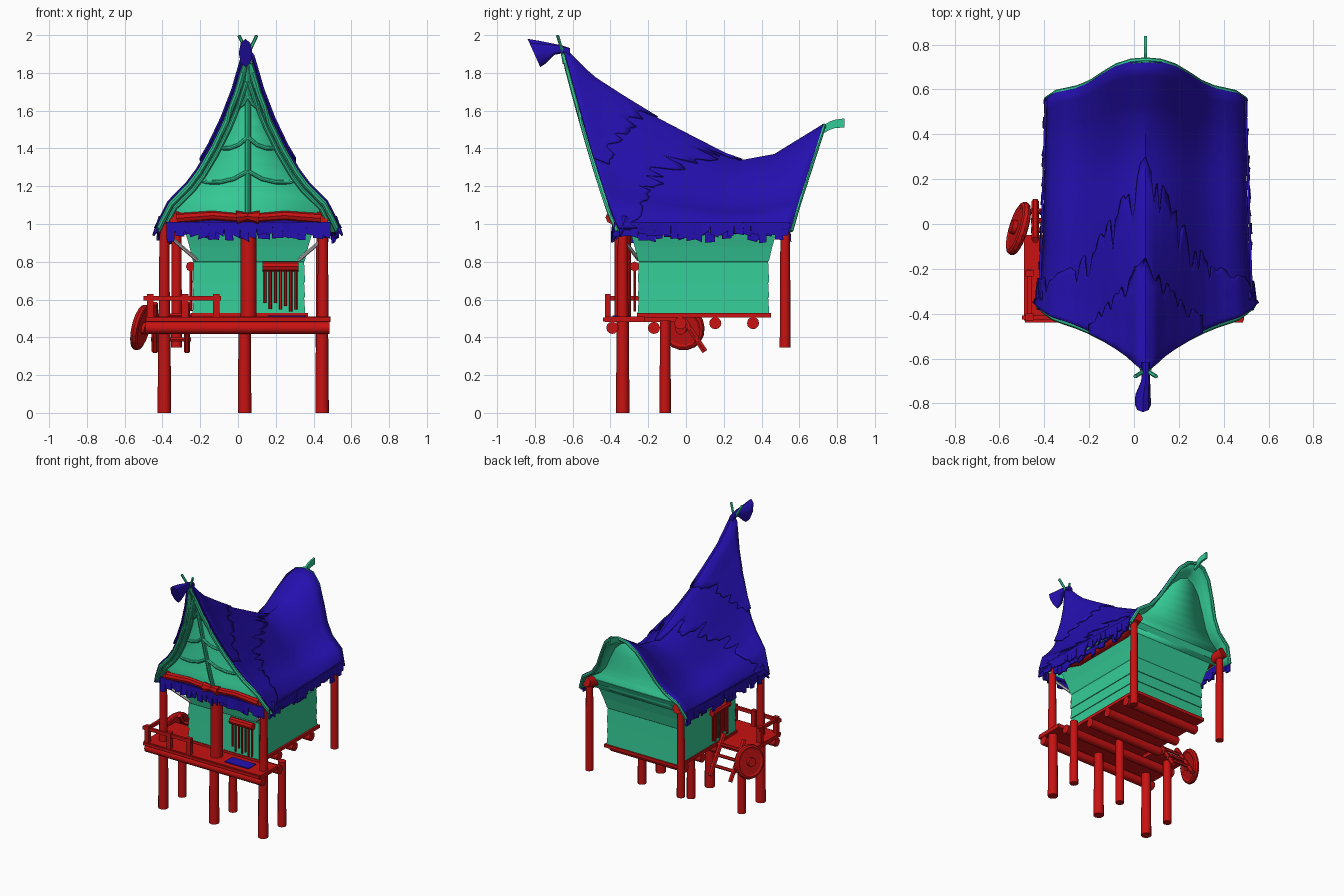
import bpy, bmesh, math, random
from mathutils import Vector as V

if "Cube" in bpy.data.objects:
    bpy.data.objects.remove(bpy.data.objects["Cube"])

random.seed(4)
CX = 0.052  # house axis in x


def material(name, rgb):
    m = bpy.data.materials.new(name)
    m.diffuse_color = (*rgb, 1)
    m.use_nodes = True
    m.node_tree.nodes["Principled BSDF"].inputs["Base Color"].default_value = m.diffuse_color
    return m


RED = material("red_timber", (0.58, 0.006, 0.006))
BLUE = material("blue_thatch", (0.018, 0.005, 0.43))
GREEN = material("green_boards", (0.035, 0.6, 0.31))


def mesh(name, verts, faces, mat=None, thick=0, smooth=40):
    bm = bmesh.new()
    vs = [bm.verts.new(v) for v in verts]
    for f in faces:
        bm.faces.new([vs[i] for i in f])
    bmesh.ops.remove_doubles(bm, verts=bm.verts, dist=1e-5)
    bmesh.ops.recalc_face_normals(bm, faces=bm.faces)
    me = bpy.data.meshes.new(name)
    bm.to_mesh(me)
    bm.free()
    o = bpy.data.objects.new(name, me)
    bpy.context.collection.objects.link(o)
    if mat:
        me.materials.append(mat)
    if thick:
        s = o.modifiers.new("thickness", 'SOLIDIFY')
        s.thickness, s.offset = thick, 0
    if smooth:
        bpy.ops.object.select_all(action='DESELECT')
        o.select_set(True)
        bpy.context.view_layer.objects.active = o
        bpy.ops.object.shade_smooth_by_angle(angle=math.radians(smooth))
    return o


def loft(name, rings, mat, smooth=40):
    n = len(rings[0])
    faces = [(k*n+i, k*n+(i+1) % n, (k+1)*n+(i+1) % n, (k+1)*n+i)
             for k in range(len(rings)-1) for i in range(n)]
    faces += [tuple(range(n)), tuple(range((len(rings)-1)*n, len(rings)*n))]
    return mesh(name, [p for r in rings for p in r], faces, mat, 0, smooth)


def tube(name, pts, r, mat, n=8, r2=None):
    pts = [V(p) for p in pts]
    rings = []
    for i, p in enumerate(pts):
        d = (pts[min(i+1, len(pts)-1)] - pts[max(i-1, 0)]).normalized()
        a = d.cross(V((0, 0, 1)) if abs(d.z) < 0.9 else V((0, 1, 0))).normalized()
        b = d.cross(a)
        q = r + ((r2 if r2 is not None else r) - r) * i / (len(pts)-1)
        rings.append([p + q*(a*math.cos(t) + b*math.sin(t))
                      for t in (2*math.pi*k/n for k in range(n))])
    return loft(name, rings, mat)


def rect(x0, x1, y0, y1, z):
    return [(x0, y0, z), (x1, y0, z), (x1, y1, z), (x0, y1, z)]


def box(name, x0, x1, y0, y1, z0, z1, mat):
    return loft(name, [rect(x0, x1, y0, y1, z0), rect(x0, x1, y0, y1, z1)], mat, 0)


# Roof stations front to back (ridge y, ridge z, eave y, half width)
ST = [(-.65, 1.92, -.36, .485), (-.5, 1.77, -.28, .475), (-.33, 1.66, -.2, .465),
      (-.15, 1.55, -.1, .455), (.08, 1.43, .06, .45), (.28, 1.33, .22, .445),
      (.47, 1.365, .37, .445), (.6, 1.445, .46, .445), (.73, 1.525, .555, .45)]
# Half profiles (offset / half width, height fraction), ridge to eave
FRONT = [(0, 1), (.13, .77), (.25, .61), (.39, .46), (.54, .33), (.65, .255), (.85, .15), (1, 0)]
BACK = [(0, 1), (.16, .97), (.3, .86), (.44, .65), (.56, .45), (.69, .31), (.9, .19), (1, 0)]


def pick(t, v):
    v = max(0, min(len(t)-1.0001, v))
    i = int(v)
    return [a + (b-a)*(v-i) for a, b in zip(t[i], t[i+1])]


def roof(u, v, off=0.0):
    s = 1 if u > 0 else -1 if u < 0 else 0
    yr, zr, ye, w = pick(ST, v)
    f, b = pick(FRONT, abs(u)), pick(BACK, abs(u))
    k = max(0, min(1, v/8))
    d, h = f[0]+(b[0]-f[0])*k, f[1]+(b[1]-f[1])*k
    return V((CX + s*(w*d + .75*off), ye + (yr-ye)*h**(.85+.2*k), .97 + (zr-.97)*h + .6*off))


def sheet(name, us, vfun, nv, off, mat, thick):
    verts = [roof(u, v0 + (v1-v0)*j/nv, off) for u in us for v0, v1 in [vfun(u)] for j in range(nv+1)]
    m = nv+1
    faces = [(i*m+j, i*m+j+1, (i+1)*m+j+1, (i+1)*m+j) for i in range(len(us)-1) for j in range(nv)]
    return mesh(name, verts, faces, mat, thick)


full = [i/2 for i in range(-14, 15)]
sheet("roof_thatch", full, lambda u: (0, 8), 16, 0.0, BLUE, .012)
sheet("roof_lining", full, lambda u: (0, 8), 16, -.016, GREEN, .012)

# Ragged thatch overlays whose rear edges fan from the ridge
ragged = [i/5 for i in range(-35, 36)]
sheet("thatch_layer_long", ragged,
      lambda u: (0.05, 5.1 - 3.6*(abs(u)/7)**.9 - random.choice((0, .2, .8))*(u != 0)), 12, .013, BLUE, .008)
sheet("thatch_layer_short", [i/5 for i in range(-18, 19)],
      lambda u: (0, 3.0 - .62*abs(u) - random.choice((0, .1, .4))*(u != 0)), 8, .026, BLUE, .008)

# Green rims on both gable edges
tube("front_gable_rim", [roof(u, 0, -.01) for u in full], .016, GREEN)
tube("back_gable_rim", [roof(u, 8, -.01) for u in full], .013, GREEN)


# Recessed gable panels
def gable(name, v):
    us = [i/2 for i in range(15)]
    verts = [roof(s*max(u, .01), v, -.02) for u in us for s in (-1, 1)]
    mesh(name, verts, [(2*i, 2*i+1, 2*i+3, 2*i+2) for i in range(14)], GREEN, .01)


gable("front_gable_panel", .4)
gable("back_gable_panel", 7.2)


def gy(z):  # y just in front of the front gable panel
    h = max(0, (z-.97)/.87)
    return -.34 - .25*h**.85


tube("gable_spine", [(CX, gy(z), z) for z in (1.03, 1.2, 1.4, 1.6, 1.84)], .016, GREEN)
for s, side in ((-1, "left"), (1, "right")):
    tube("gable_edge_rib_" + side, [roof(s*u/2, .3, -.035) for u in range(1, 14)], .012, GREEN)
    for z, w in ((1.28, .25), (1.46, .165), (1.68, .075)):
        tube("gable_rib_" + side, [(CX+s*w*t, gy(z-.1*t)-.005, z-.1*t**.7 + .05*t**3)
                                   for t in (0, .3, .6, .85, 1)], .011, GREEN)


# Hanging fringes
def fringe(name, a, b, n):
    a, b = V(a), V(b)
    verts, faces = [], []
    for i in range(n):
        d = random.uniform(.055, .1)
        for t in (i/n, (i+1.1)/n):
            p = a.lerp(b, min(1, t))
            j = V((random.uniform(-.008, .008), random.uniform(-.008, .008), 0))
            verts += [p, p + j - V((0, 0, d + random.uniform(-.015, .015)))]
        faces.append((4*i, 4*i+1, 4*i+3, 4*i+2))
    mesh(name, verts, faces, BLUE, .01, 0)


for s, side in ((-1, "left"), (1, "right")):
    x = CX + s*.445
    fringe("eave_fringe_" + side, (x+s*.03, -.38, 1.01), (x, .55, 1.01), 22)
    fringe("eave_under_fringe_" + side, (x-s*.03, -.3, 1.0), (x-s*.03, .5, 1.0), 18)
    tube("eave_tip_" + side, [(CX+s*.45, -.32, 1.03), (CX+s*.5, -.35, .94)], .025, BLUE, 6, .006)
fringe("front_fringe", (-.38, -.385, 1.01), (.49, -.385, 1.01), 20)
fringe("front_fringe_inner", (-.36, -.37, 1.02), (.47, -.37, 1.02), 16)

# Ridge finials
for s in (-1, 1):
    tube("crossed_horn", [(CX-s*.02, -.645, 1.85), (CX+s*.015, -.66, 1.93), (CX+s*.047, -.68, 1.998)], .009, GREEN, 6)
rings = []
for y, z, rx, rz, sh in ((-.615, 1.91, .018, .022, 0), (-.66, 1.925, .018, .022, 0), (-.7, 1.925, .02, .03, .1),
                         (-.76, 1.91, .034, .06, .3), (-.805, 1.905, .036, .075, .45)):
    rings.append([(CX-.012*(y < -.7)+rx*math.cos(t), y-sh*rz*math.sin(t), z+rz*math.sin(t))
                  for t in (math.pi*k/4 for k in range(8))])
loft("thatch_tuft", rings, BLUE)
tail = [(.71, 1.49, .02), (.76, 1.52, .022), (.79, 1.53, .022), (.838, 1.535, .024)]
loft("rear_ridge_finial", [[(CX-.007, y, z-h), (CX+.007, y, z-h), (CX+.007, y, z+h), (CX-.007, y, z+h)]
                           for y, z, h in tail], GREEN, 0)

# House walls: lapped boards flaring at the top
lev = [(.525, .006), (.61, 0), (.611, .005), (.69, 0), (.691, .005), (.8, 0), (.805, .004),
       (.88, .022), (.96, .045), (1.03, .075)]
loft("house_walls", [rect(-.235-e, .35+e, -.25-e, .435+e, z) for z, e in lev], GREEN, 0)
box("house_floor", -.25, .37, -.26, .45, .505, .528, RED)


# Barred windows
def bars(name, a, b):
    a, b = V(a), V(b)
    tube(name + "_lintel", [a, b], .026, RED)
    for i in range(7):
        p = a.lerp(b, (i+.5)/7)
        tube(name + "_bar", [p, p - V((0, 0, random.uniform(.19, .24)))], .008, RED, 6)


bars("front_window", (.13, -.272, .775), (.32, -.272, .775))
bars("side_window", (-.25, -.15, .775), (-.25, .05, .775))
box("door_mat", .16, .36, -.39, -.3, .508, .516, BLUE)

# Deck with left wing, and the log beams beneath
box("front_deck", -.49, .49, -.43, -.22, .48, .51, RED)
box("deck_edge_board", -.485, .485, -.44, -.425, .485, .505, RED)
box("deck_wing", -.49, -.23, -.22, -.05, .48, .51, RED)
for y, z, x0, x1 in ((-.39, .45, -.49, .485), (-.17, .45, -.48, .47), (-.03, .475, -.25, .37),
                     (.155, .475, -.25, .37), (.355, .475, -.25, .37)):
    tube("floor_beam", [(x0, y, z), (x1, y, z)], .032, RED, 12)

# Stilts and roof posts
for x in (-.39, .035, .445):
    tube("front_stilt", [(x, -.335, 0), (x, -.335, .49)], .036, RED, 12, .032)
    tube("rear_stilt", [(x, -.11, 0), (x, -.11, .49)], .03, RED, 12, .028)
for x in (-.39, .45):
    tube("front_post", [(x, -.335, .5), (x, -.335, 1.03)], .03, RED, 12, .025)
tube("centre_post", [(CX+.003, -.335, .5), (CX+.003, -.335, 1.06)], .043, RED, 12)
for x in (-.325, .44):
    s = 1 if x > 0 else -1
    tube("back_post", [(x, .525, .345), (x, .525, 1.03)], .029, RED, 12, .025)
    # eave log dips under the thatch between its ends
    tube("eave_log", [(x, -.38, 1.03), (x, -.24, 1.015), (x-s*.03, -.1, .985),
                      (x-s*.03, .4, .985), (x, .565, 1.025)], .038, RED, 12)
    tube("cross_beam", [(x, -.38, 1.03), ((x+CX)/2, -.38, 1.045), (CX, -.38, 1.03)], .027, RED, 8, .022)
    tube("beam_knot", [(CX, -.39, 1.04), (CX+s*.06, -.39, 1.035)], .02, RED, 8, .036)
    tube("post_brace", [(CX+s*.41, -.34, .93), (CX+s*.27, -.25, .81)], .01, None, 6)

# Deck railing
for x, y in ((-.465, -.415), (-.115, -.415), (-.465, -.22), (-.28, -.415)):
    box("railing_post", x-.018, x+.018, y-.015, y+.015, .5, .63, RED)
box("front_rail", -.5, -.09, -.425, -.408, .595, .62, RED)
box("side_rail", -.474, -.456, -.43, -.2, .595, .62, RED)

# Ladder down from the wing
for x in (-.44, -.27):
    tube("ladder_rail", [(x, -.07, .58), (x, .1, .325)], .017, RED, 6)
for t in (.25, .5, .75):
    p = V((0, -.07, .58)).lerp(V((0, .1, .325)), t)
    tube("ladder_rung", [(-.46, p.y, p.z), (-.25, p.y, p.z)], .012, RED, 6)

# Round wheel leaning on the wing
n = V((-.93, .28, .22)).normalized()
c = V((-.515, -.02, .452))
tube("wheel_disc", [c-n*.014, c+n*.014], .115, RED, 18)
bpy.ops.mesh.primitive_torus_add(location=c, major_radius=.104, minor_radius=.02, major_segments=18,
                                 minor_segments=8, rotation=n.to_track_quat('Z', 'Y').to_euler())
rim = bpy.context.object
rim.name = "wheel_rim"
rim.data.materials.append(RED)
tube("wheel_hub", [c-n*.03, c+n*.035], .032, RED, 10)
